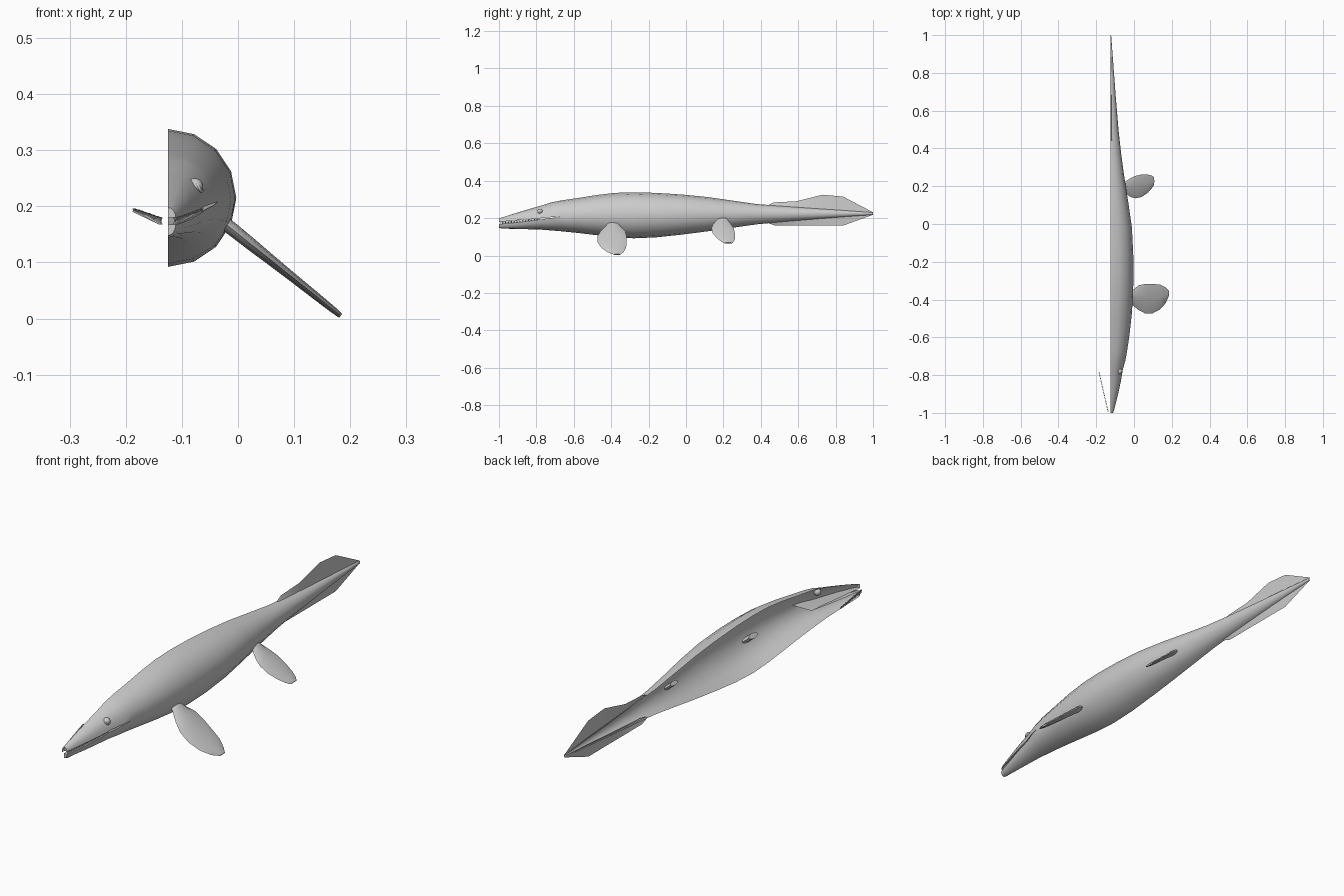
import bpy, bmesh, math
from mathutils import Vector, Matrix

CX = -0.125  # plane where the half body is left open


def finish(bm, name, angle=40):
    bmesh.ops.remove_doubles(bm, verts=bm.verts, dist=0.0004)
    bmesh.ops.recalc_face_normals(bm, faces=bm.faces)
    me = bpy.data.meshes.new(name)
    bm.to_mesh(me)
    bm.free()
    ob = bpy.data.objects.new(name, me)
    bpy.context.collection.objects.link(ob)
    bpy.ops.object.select_all(action='DESELECT')
    ob.select_set(True)
    bpy.context.view_layer.objects.active = ob
    bpy.ops.object.shade_smooth_by_angle(angle=math.radians(angle))
    return ob


def loft(bm, rings, closed=False):
    rows = [[bm.verts.new(p) for p in r] for r in rings]
    n = len(rows[0])
    for a, b in zip(rows, rows[1:]):
        for i in range(n if closed else n - 1):
            j = (i + 1) % n
            bm.faces.new((a[i], a[j], b[j], b[i]))
    return rows


# Body stations: y, top z, widest z, bottom z, half width, half mouth gap
STATIONS = [
    (-1.0, 0.198, 0.174, 0.148, 0.014, 0.006),
    (-0.985, 0.203, 0.175, 0.144, 0.020, 0.006),
    (-0.90, 0.230, 0.183, 0.142, 0.041, 0.006),
    (-0.83, 0.251, 0.190, 0.140, 0.056, 0.004),
    (-0.77, 0.268, 0.197, 0.138, 0.066, 0.003),
    (-0.72, 0.284, 0.203, 0.134, 0.080, 0.002),
    (-0.67, 0.294, 0.208, 0.130, 0.089, 0),
    (-0.58, 0.307, 0.210, 0.121, 0.102, 0),
    (-0.48, 0.323, 0.212, 0.109, 0.113, 0),
    (-0.38, 0.335, 0.214, 0.098, 0.120, 0),
    (-0.28, 0.338, 0.215, 0.092, 0.122, 0),
    (-0.16, 0.335, 0.216, 0.097, 0.121, 0),
    (-0.02, 0.326, 0.218, 0.112, 0.114, 0),
    (0.12, 0.312, 0.220, 0.130, 0.094, 0),
    (0.26, 0.292, 0.222, 0.150, 0.072, 0),
    (0.38, 0.275, 0.223, 0.167, 0.056, 0),
    (0.50, 0.266, 0.223, 0.178, 0.043, 0),
    (0.68, 0.253, 0.224, 0.193, 0.028, 0),
    (0.84, 0.242, 0.225, 0.206, 0.016, 0),
    (1.0, 0.230, 0.225, 0.218, 0.004, 0),
]


def quarter(y, zw, z_end, w):
    return [(CX + w * math.cos(k * math.pi / 8), y,
             zw + (z_end - zw) * math.sin(k * math.pi / 8)) for k in range(5)]


bm = bmesh.new()
upper = loft(bm, [quarter(y, m + g, t, w) for y, t, m, b, w, g in STATIONS])
lower = loft(bm, [quarter(y, m - g, b, w) for y, t, m, b, w, g in STATIONS])
for side, s in ((upper, 1), (lower, -1)):
    # roof and floor of the mouth, then the snout tip
    loft(bm, [[(CX + w, y, m + s * g), (CX, y, m + s * g)]
              for y, t, m, b, w, g in STATIONS[:7]])
    y, t, m, b, w, g = STATIONS[0]
    bm.faces.new(side[0] + [bm.verts.new((CX, y, m + s * g))])
finish(bm, "half_body", 45)

# Tail fin: thin blades above and below the tail
bm = bmesh.new()
top_fin = [(0.44, 0.268, 0.270), (0.47, 0.262, 0.284), (0.59, 0.252, 0.290),
           (0.73, 0.242, 0.325), (0.84, 0.236, 0.315), (1.0, 0.225, 0.231)]
low_fin = [(0.44, 0.176, 0.174), (0.475, 0.184, 0.160), (0.65, 0.196, 0.160),
           (0.84, 0.212, 0.160), (1.0, 0.222, 0.218)]
for fin in (top_fin, low_fin):
    loft(bm, [[(CX + 0.008 * (1.05 - y) / 0.6, y, a), (CX, y, b)] for y, a, b in fin])
finish(bm, "tail_fin")


# Flippers: flattened ovals swept from the shoulder to the tip
def flipper(name, root, tip, sections):
    bm = bmesh.new()
    root, tip = Vector(root), Vector(tip)
    d = tip - root
    n = Vector((-d.z, 0, d.x)).normalized()
    rings = []
    for t, y0, y1, th in sections:
        ring = []
        for k in range(8):
            a = k * math.pi / 4
            p = root + d * t + n * (th / 2 * math.sin(a))
            p.y = (y0 + y1) / 2 + (y1 - y0) / 2 * math.cos(a)
            ring.append(p)
        rings.append(ring)
    rows = loft(bm, rings, True)
    bm.faces.new(rows[-1])
    bm.faces.new(rows[0])
    finish(bm, name, 50)


flipper("front_flipper", (-0.045, 0, 0.187), (0.183, 0, 0.005), [
    (0.0, -0.42, -0.36, 0.022), (0.14, -0.425, -0.355, 0.024),
    (0.30, -0.455, -0.325, 0.022), (0.45, -0.473, -0.318, 0.019),
    (0.62, -0.474, -0.318, 0.016), (0.80, -0.453, -0.320, 0.014),
    (0.93, -0.420, -0.335, 0.012), (1.0, -0.385, -0.350, 0.009)])
flipper("rear_flipper", (-0.08, 0, 0.217), (0.105, 0, 0.066), [
    (0.0, 0.17, 0.22, 0.018), (0.16, 0.165, 0.222, 0.019),
    (0.34, 0.143, 0.243, 0.017), (0.48, 0.136, 0.255, 0.015),
    (0.65, 0.143, 0.262, 0.013), (0.83, 0.166, 0.262, 0.011),
    (0.94, 0.188, 0.256, 0.010), (1.0, 0.205, 0.248, 0.008)])


# Tooth rows: both sides of the jaw, the left row standing free
def teeth(name, side):
    bm = bmesh.new()
    n = 26
    for up in (1, -1):
        for i in range(n):
            t = i / (n - 1)
            x = CX + side * (0.013 + 0.047 * t)
            h = 0.008 - 0.002 * t
            z = 0.174 + 0.019 * t - up * (0.006 - 0.003 * t) + up * h / 2
            m = Matrix.Translation((x, -0.99 + 0.205 * t, z))
            if up < 0:
                m = m @ Matrix.Rotation(math.pi, 4, 'X')
            bmesh.ops.create_cone(bm, cap_ends=True, segments=4, radius1=0.0036,
                                  radius2=0.0006, depth=h, matrix=m)
    finish(bm, name, 30)


teeth("right_teeth", 1)
teeth("left_teeth", -1)

# Eye ball and its lid ring
bpy.ops.mesh.primitive_uv_sphere_add(segments=16, ring_count=10, radius=0.015,
                                     location=(-0.077, -0.78, 0.235))
bpy.context.object.name = "eye"
bpy.ops.object.shade_smooth()
bpy.ops.mesh.primitive_torus_add(major_segments=16, minor_segments=6, major_radius=0.010,
                                 minor_radius=0.003, location=(-0.069, -0.782, 0.236),
                                 rotation=(0, math.radians(65), math.radians(-12)))
bpy.context.object.name = "eyelid"
bpy.ops.object.shade_smooth()
